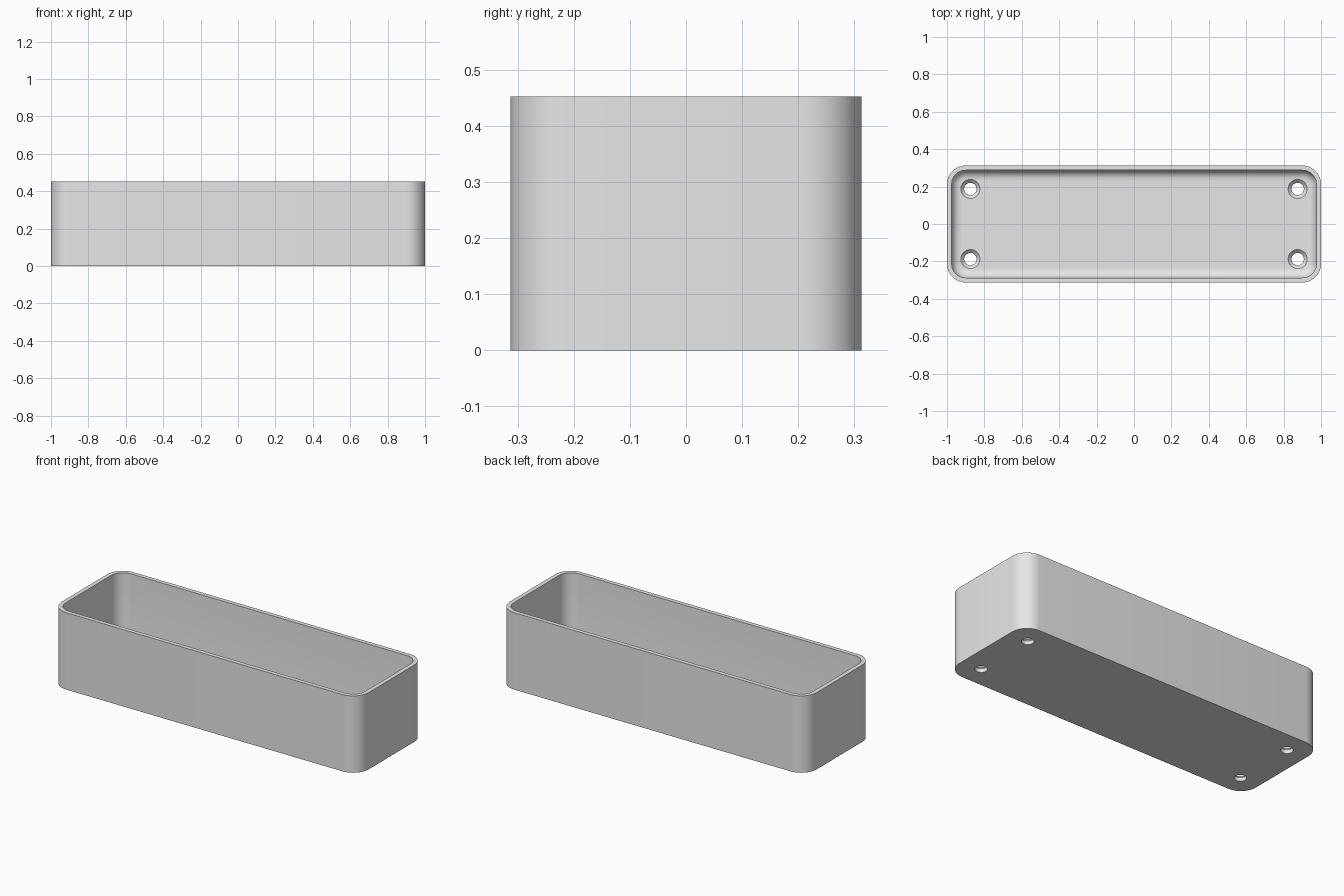
import bpy, bmesh, math

if "Cube" in bpy.data.objects:
    bpy.data.objects.remove(bpy.data.objects["Cube"])

LENGTH, WIDTH, HEIGHT = 2.0, 0.625, 0.4525
WALL, FLOOR = 0.025, 0.04
CORNER, FILLET = 0.1, 0.05
HOLE_X, HOLE_Y = 0.875, 0.1875

grey = bpy.data.materials.new("light grey")
grey.diffuse_color = (0.8, 0.8, 0.8, 1)
grey.use_nodes = True
grey.node_tree.nodes["Principled BSDF"].inputs["Base Color"].default_value = grey.diffuse_color


def make_object(name, bm):
    bmesh.ops.recalc_face_normals(bm, faces=bm.faces)
    mesh = bpy.data.meshes.new(name)
    bm.to_mesh(mesh)
    bm.free()
    mesh.materials.append(grey)
    obj = bpy.data.objects.new(name, mesh)
    bpy.context.collection.objects.link(obj)
    return obj


def rounded_rect(inset, z, steps=10):
    """Rounded rectangle outline, inset from the outer wall."""
    r = CORNER - inset
    cx, cy = LENGTH / 2 - CORNER, WIDTH / 2 - CORNER
    points = []
    for i, (sx, sy) in enumerate([(1, 1), (-1, 1), (-1, -1), (1, -1)]):
        for k in range(steps + 1):
            a = math.pi / 2 * (i + k / steps)
            points.append((sx * cx + r * math.cos(a), sy * cy + r * math.sin(a), z))
    return points


def circle(x, y, r, z, count=32):
    return [(x + r * math.cos(math.tau * k / count),
             y + r * math.sin(math.tau * k / count), z) for k in range(count)]


def loft(bm, outlines):
    """Skin a stack of outlines and cap both ends."""
    rings = [[bm.verts.new(p) for p in outline] for outline in outlines]
    for a, b in zip(rings, rings[1:]):
        for k in range(len(a)):
            n = (k + 1) % len(a)
            bm.faces.new((a[k], a[n], b[n], b[k]))
    bm.faces.new(rings[0][::-1])
    bm.faces.new(rings[-1])


# Open tray: outer wall, rim, inner wall, rounded inner bottom edge, floor
outlines = [rounded_rect(0, 0), rounded_rect(0, HEIGHT), rounded_rect(WALL, HEIGHT)]
for k in range(9):
    a = math.pi / 2 * k / 8
    outlines.append(rounded_rect(WALL + FILLET * (1 - math.cos(a)),
                                 FLOOR + FILLET * (1 - math.sin(a))))
bm = bmesh.new()
loft(bm, outlines)
tray = make_object("tray", bm)

# Countersunk screw holes through the floor
bm = bmesh.new()
for x in (-HOLE_X, HOLE_X):
    for y in (-HOLE_Y, HOLE_Y):
        loft(bm, [circle(x, y, r, z) for r, z in
                  [(0.033, -0.05), (0.033, FLOOR - 0.018), (0.051, FLOOR), (0.051, FLOOR + 0.03)]])
cutter = make_object("hole_cutter", bm)
cutter.hide_render = True

cut = tray.modifiers.new("screw_holes", 'BOOLEAN')
cut.operation = 'DIFFERENCE'
cut.solver = 'EXACT'
cut.object = cutter

bpy.context.view_layer.objects.active = tray
tray.select_set(True)
bpy.ops.object.modifier_apply(modifier=cut.name)
bpy.data.objects.remove(cutter)
bpy.ops.object.shade_smooth_by_angle(angle=math.radians(30))
